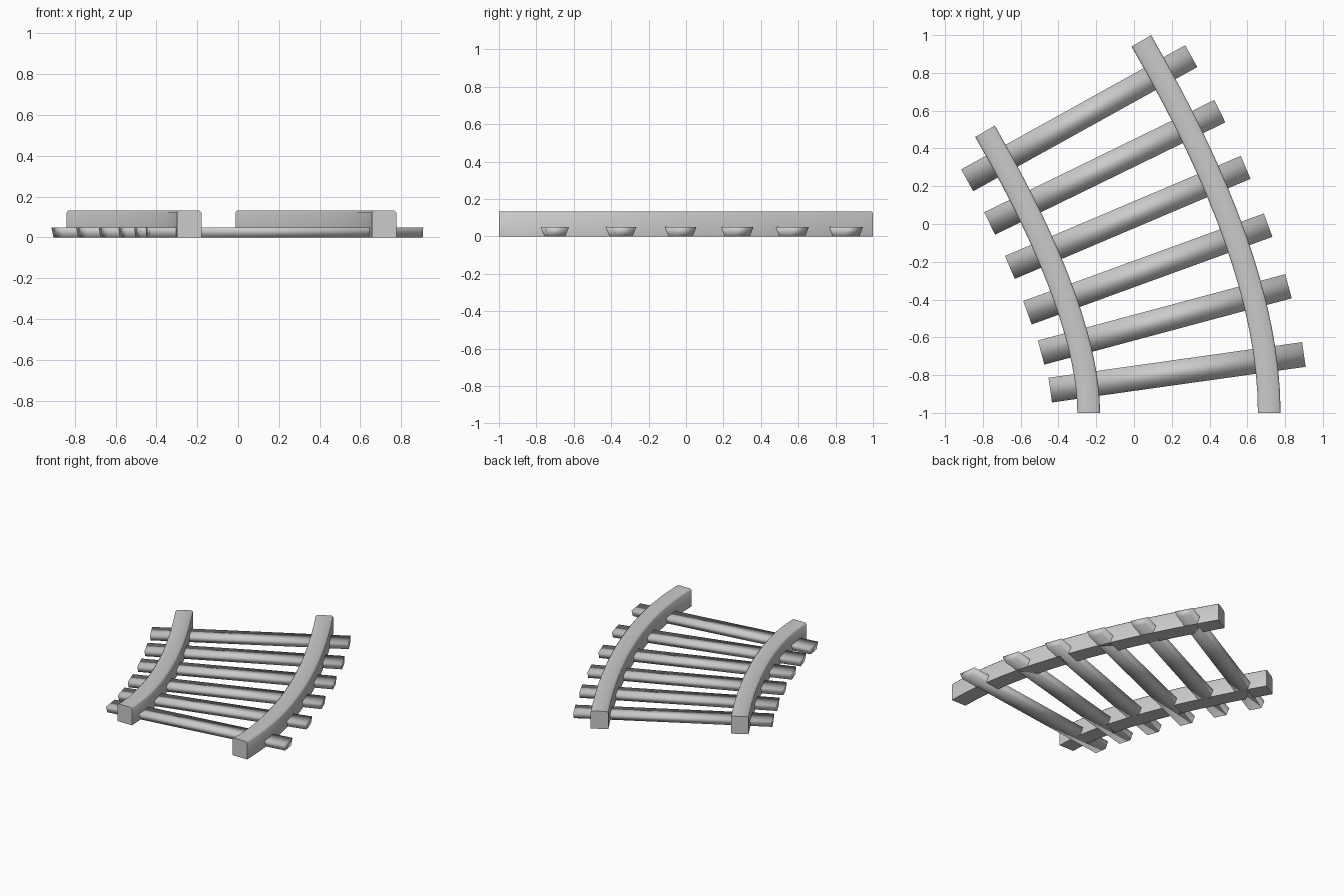
import bpy, bmesh, math
from mathutils import Vector

if "Cube" in bpy.data.objects:
    bpy.data.objects.remove(bpy.data.objects["Cube"])

grey = bpy.data.materials.new("plain_grey")
grey.use_nodes = True
grey.diffuse_color = (0.6, 0.6, 0.6, 1)
grey.node_tree.nodes["Principled BSDF"].inputs["Base Color"].default_value = (0.6, 0.6, 0.6, 1)

GAUGE = 0.478          # half distance between the rail centres
START, BEND, END = Vector((0.238, -1)), Vector((0.238, -0.33)), Vector((-0.375, 0.73))


def track_point(t):
    """Centre line of the bend and its unit side direction."""
    pos = START * (1 - t) ** 2 + BEND * 2 * t * (1 - t) + END * t * t
    along = ((BEND - START) * (1 - t) + (END - BEND) * t).normalized()
    return pos, Vector((along.y, -along.x))


def sweep(name, frames, section):
    """Sweep a closed (side, height) section along (position, side) frames."""
    bm = bmesh.new()
    rings = [[bm.verts.new((*(p + side * u), z)) for u, z in section] for p, side in frames]
    n = len(section)
    for a, b in zip(rings, rings[1:]):
        for i in range(n):
            j = (i + 1) % n
            bm.faces.new((a[i], a[j], b[j], b[i]))
    bm.faces.new(rings[0])
    bm.faces.new(rings[-1])
    bmesh.ops.recalc_face_normals(bm, faces=bm.faces)
    for f in bm.faces:
        f.smooth = True
    mesh = bpy.data.meshes.new(name)
    bm.to_mesh(mesh)
    bm.free()
    mesh.materials.append(grey)
    obj = bpy.data.objects.new(name, mesh)
    bpy.context.collection.objects.link(obj)
    return obj


# Two curved rails with slightly eased top edges
rail_section = [(-0.06, 0), (0.06, 0), (0.06, 0.122), (0.05, 0.132), (-0.05, 0.132), (-0.06, 0.122)]
for name, sign in (("left_rail", 1), ("right_rail", -1)):
    frames = []
    for k in range(17):
        pos, side = track_point(k / 16)
        frames.append((pos + side * GAUGE * sign, side))
    rail = sweep(name, frames, rail_section)
    bpy.ops.object.select_all(action="DESELECT")
    rail.select_set(True)
    bpy.context.view_layer.objects.active = rail
    bpy.ops.object.shade_smooth_by_angle(angle=math.radians(50))

# Cross ties, wide on top and narrower underneath, fanned round the bend
tie_section = [(-0.045, 0), (0.045, 0), (0.066, 0.049), (-0.066, 0.049)]
ties = [(0.228, -0.785, 8), (0.163, -0.505, 15), (0.073, -0.238, 20),
        (-0.033, 0.035, 23), (-0.155, 0.30, 26), (-0.29, 0.56, 29)]
for k, (x, y, angle) in enumerate(ties):
    a = math.radians(angle)
    along = Vector((math.cos(a), math.sin(a)))
    across = Vector((-along.y, along.x))
    centre = Vector((x, y))
    sweep(f"cross_tie_{k + 1}", [(centre + along * s, across) for s in (-0.678, 0.678)], tie_section)
